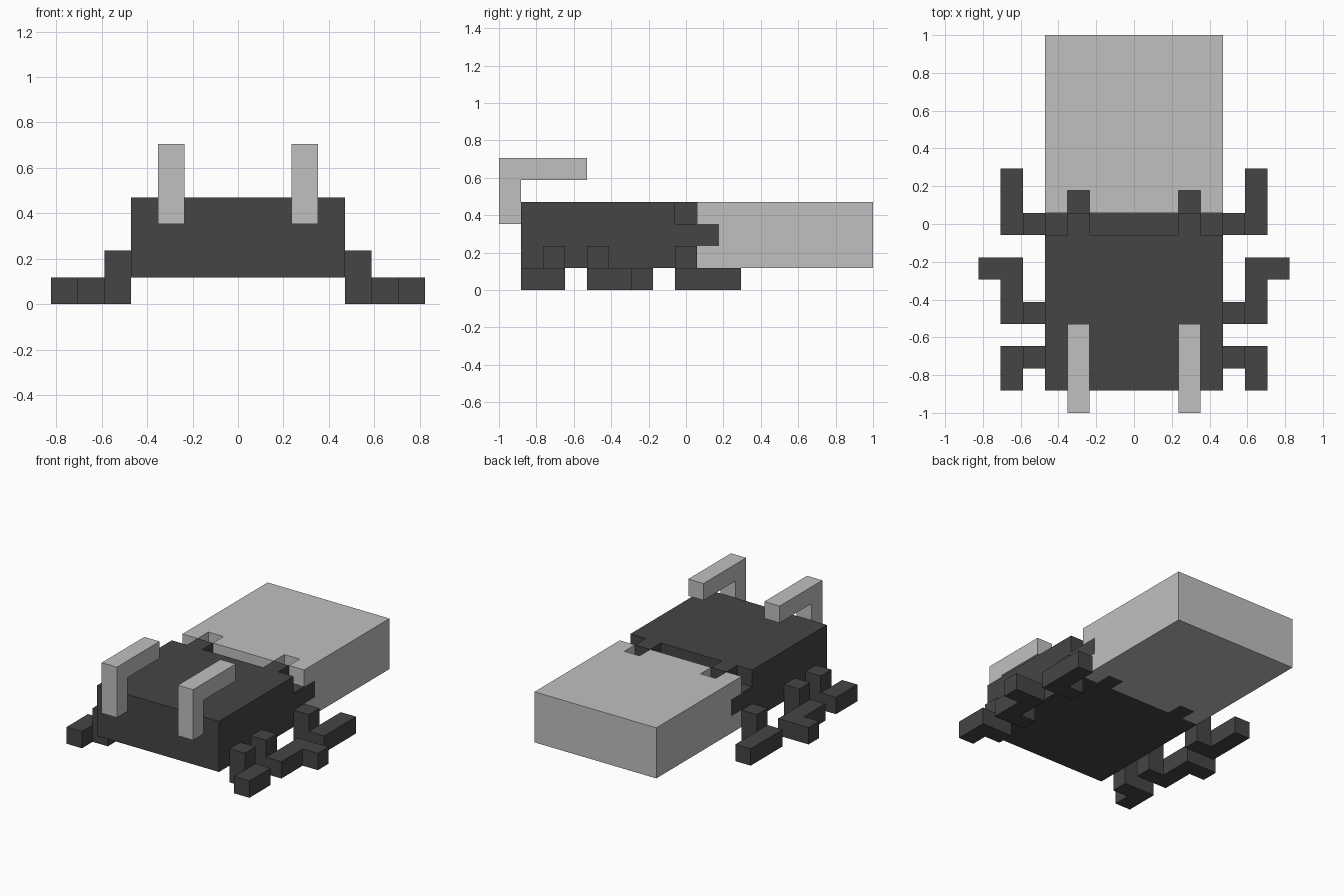
import bpy
import bmesh
import math

cube = bpy.data.objects.get("Cube")
if cube:
    bpy.data.objects.remove(cube, do_unlink=True)

U = 2 / 17  # one block unit; the model is 17 blocks long


def material(name, value):
    m = bpy.data.materials.new(name)
    m.use_nodes = True
    color = (value, value, value, 1)
    m.diffuse_color = color
    m.node_tree.nodes["Principled BSDF"].inputs["Base Color"].default_value = color
    return m


dark = material("charcoal", 0.06)
light = material("light grey", 0.53)


def cells(*boxes):
    """Unit cells covered by boxes (x0, x1, y0, y1, z0, z1)."""
    return {(x, y, z) for x0, x1, y0, y1, z0, z1 in boxes
            for x in range(x0, x1) for y in range(y0, y1) for z in range(z0, z1)}


def mirrored(c):
    return c | {(-x - 1, y, z) for x, y, z in c}


def build(name, filled, mat):
    """Skin a set of cells with outer faces only, merged into large flat faces."""
    bm = bmesh.new()
    verts = {}

    def vert(p):
        if p not in verts:
            verts[p] = bm.verts.new((p[0] * U, (p[1] - 8.5) * U, p[2] * U))
        return verts[p]

    for c in filled:
        for axis in range(3):
            a, b = (axis + 1) % 3, (axis + 2) % 3
            for side in (0, 1):
                n = list(c)
                n[axis] += 2 * side - 1
                if tuple(n) in filled:
                    continue
                loop = []
                for da, db in ((0, 0), (1, 0), (1, 1), (0, 1)):
                    p = list(c)
                    p[axis] += side
                    p[a] += da
                    p[b] += db
                    loop.append(vert(tuple(p)))
                bm.faces.new(loop if side else loop[::-1])
    bmesh.ops.dissolve_limit(bm, angle_limit=math.radians(1),
                             verts=bm.verts[:], edges=bm.edges[:])
    mesh = bpy.data.meshes.new(name)
    bm.to_mesh(mesh)
    bm.free()
    mesh.materials.append(mat)
    obj = bpy.data.objects.new(name, mesh)
    bpy.context.collection.objects.link(obj)
    return obj


# Front body: toothed rear edge, with an open groove in the top layer
front_body = mirrored(cells(
    (0, 4, 1, 9, 1, 3), (0, 4, 1, 8, 3, 4),   # main block
    (2, 3, 8, 9, 3, 4),                       # top teeth
    (2, 3, 9, 10, 1, 3),                      # lower teeth
    (3, 4, 9, 10, 2, 3)))                     # side teeth
build("front_body", front_body, dark)

# Rear body: fits around the teeth, open above the lower ones
rear_body = mirrored(cells((0, 4, 9, 17, 1, 4)) - cells((2, 3, 9, 10, 3, 4)))
build("rear_body", rear_body - front_body, light)

# Bent feelers at the front and three pairs of legs
limbs = {
    "feeler": (light, [(2, 3, 0, 1, 3, 6), (2, 3, 0, 4, 5, 6)]),
    "front_leg": (dark, [(4, 5, 2, 3, 0, 2), (5, 6, 1, 3, 0, 1)]),
    "middle_leg": (dark, [(4, 5, 4, 5, 0, 2), (5, 6, 4, 7, 0, 1), (6, 7, 6, 7, 0, 1)]),
    "rear_leg": (dark, [(4, 5, 8, 9, 0, 2), (5, 6, 8, 11, 0, 1)]),
}
for name, (mat, boxes) in limbs.items():
    left = cells(*boxes)
    build(name + "_left", left, mat)
    build(name + "_right", mirrored(left) - left, mat)
